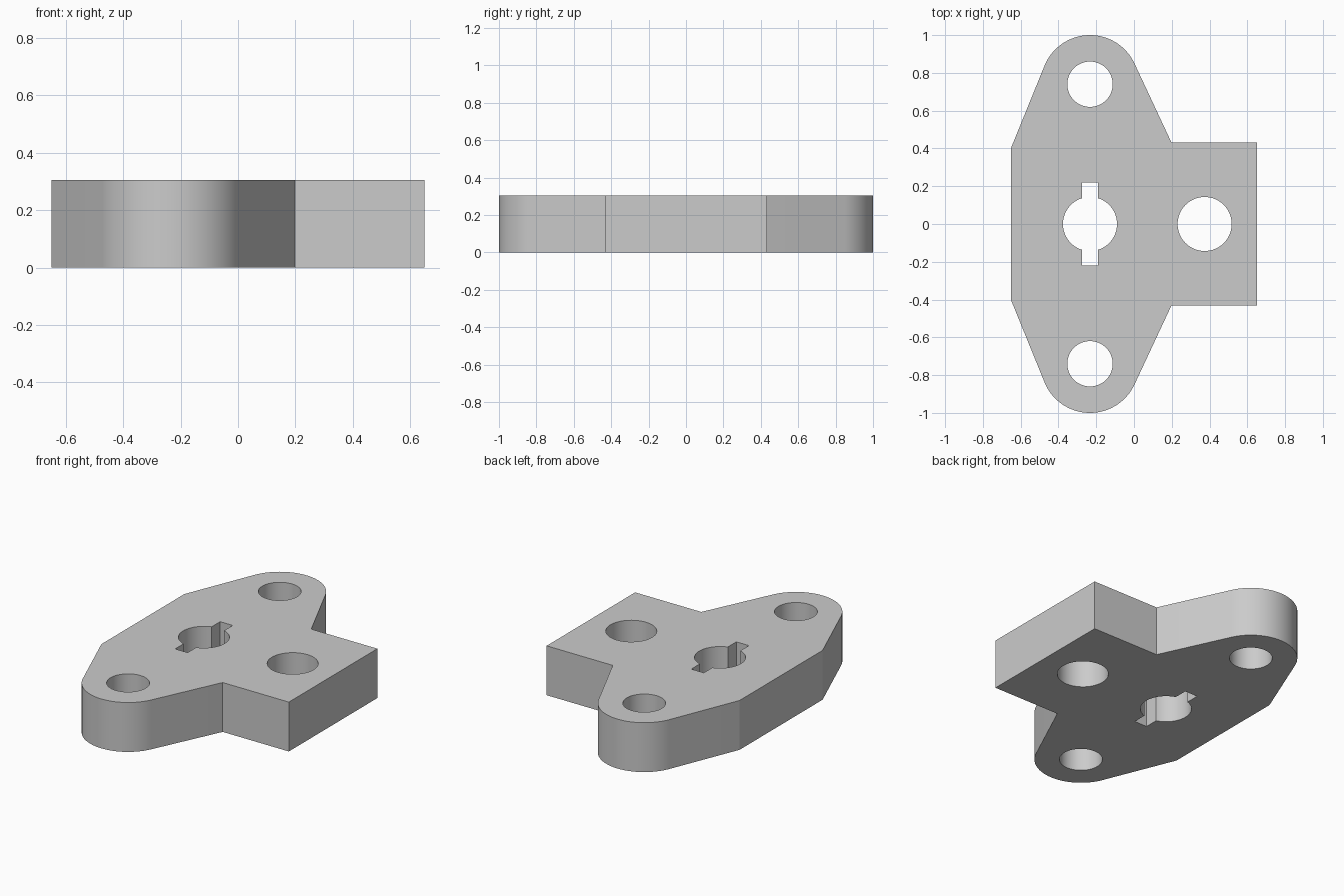
import bpy
import bmesh
from math import sin, cos, asin, acos, atan2, hypot, pi

HEIGHT = 0.305
AXIS = -0.233          # x of the two lobes and the keyed hole
LOBE_Y, LOBE_R = 0.74, 0.26
BORE_R = 0.143

cube = bpy.data.objects.get("Cube")
if cube:
    bpy.data.objects.remove(cube, do_unlink=True)


def arc(cx, cy, r, start, end, steps):
    return [(cx + r * cos(start + (end - start) * i / steps),
             cy + r * sin(start + (end - start) * i / steps))
            for i in range(steps + 1)]


def circle(cx, cy, r, steps=64):
    return arc(cx, cy, r, 0, 2 * pi, steps)[:-1]


def tangent_angle(x, y, side):
    """Angle on the upper lobe where a line from (x, y) touches it."""
    dx, dy = x - AXIS, y - LOBE_Y
    return atan2(dy, dx) + side * acos(LOBE_R / hypot(dx, dy))


# Outer outline: square tab, upper lobe, straight back, mirrored lower lobe
inner, back = (0.198, 0.432), (-0.65, 0.405)
start = tangent_angle(*inner, 1)
end = tangent_angle(*back, -1) % (2 * pi)
upper = [(0.65, 0.432), inner]
upper += arc(AXIS, LOBE_Y, LOBE_R, start, end, 36)
upper.append(back)
outline = upper + [(x, -y) for x, y in reversed(upper)]

# Round hole with a key slot on two sides
slot, slot_y = 0.043, 0.22
a = pi / 2 - asin(slot / BORE_R)
half = arc(0, 0, BORE_R, -a, a, 40) + [(slot, slot_y), (-slot, slot_y)]
keyed = [(AXIS + s * x, s * y) for s in (1, -1) for x, y in half]

loops = [
    outline,
    keyed,
    circle(0.374, 0, BORE_R),
    circle(AXIS, LOBE_Y, 0.12),
    circle(AXIS, -LOBE_Y, 0.12),
]

# Fill the flat profile and extrude it to a plate
bm = bmesh.new()
edges = []
for loop in loops:
    verts = [bm.verts.new((x, y, 0)) for x, y in loop]
    edges += [bm.edges.new((verts[i - 1], verts[i])) for i in range(len(verts))]
bmesh.ops.triangle_fill(bm, use_beauty=True, edges=edges, normal=(0, 0, 1))
top = bmesh.ops.extrude_face_region(bm, geom=bm.faces[:])
bmesh.ops.translate(bm, vec=(0, 0, HEIGHT),
                    verts=[g for g in top["geom"] if isinstance(g, bmesh.types.BMVert)])
bmesh.ops.recalc_face_normals(bm, faces=bm.faces[:])
mesh = bpy.data.meshes.new("flange_plate")
bm.to_mesh(mesh)
bm.free()

# Plain grey material
grey = bpy.data.materials.new("plain grey")
grey.use_nodes = True
colour = (0.6, 0.6, 0.6, 1)
grey.diffuse_color = colour
grey.node_tree.nodes["Principled BSDF"].inputs["Base Color"].default_value = colour
mesh.materials.append(grey)

plate = bpy.data.objects.new("flange_plate", mesh)
bpy.context.collection.objects.link(plate)
bpy.ops.object.select_all(action="DESELECT")
plate.select_set(True)
bpy.context.view_layer.objects.active = plate
bpy.ops.object.shade_smooth_by_angle(angle=pi / 12)
